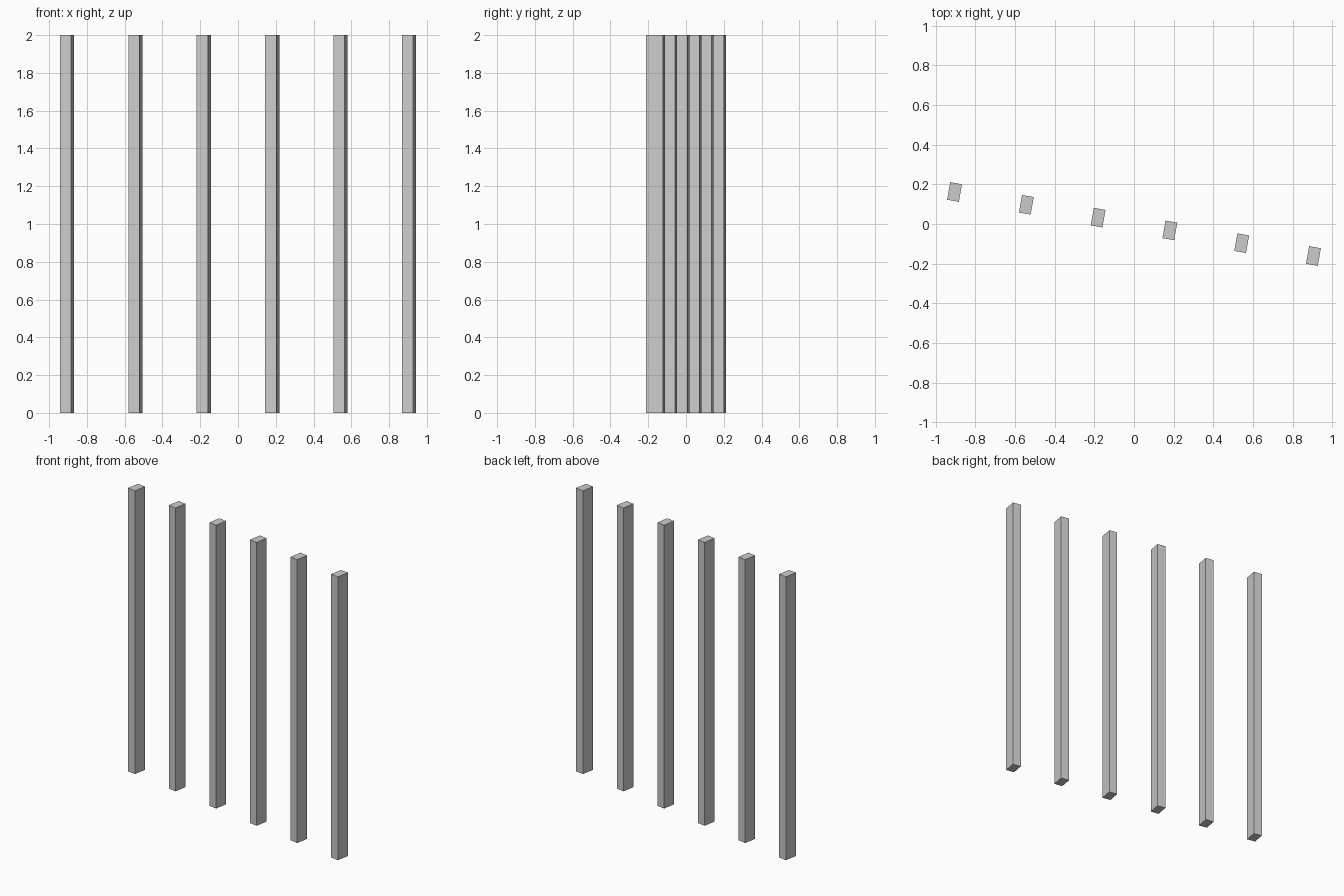
import bpy
import math

cube = bpy.data.objects.get("Cube")
if cube:
    bpy.data.objects.remove(cube, do_unlink=True)

# One plain grey for every post
grey = bpy.data.materials.new("light grey")
grey.use_nodes = True
colour = (0.6, 0.6, 0.6, 1)
grey.diffuse_color = colour
grey.node_tree.nodes["Principled BSDF"].inputs["Base Color"].default_value = colour

COUNT = 6
WIDTH, DEPTH, HEIGHT = 0.06, 0.09, 2.0
SPACING = 0.368
ANGLE = math.radians(-10.1)


def add_post(index):
    """Square-cut post standing on the slanted row line."""
    offset = (index - (COUNT - 1) / 2) * SPACING
    bpy.ops.mesh.primitive_cube_add(
        size=1,
        location=(offset * math.cos(ANGLE), offset * math.sin(ANGLE), HEIGHT / 2),
        rotation=(0, 0, ANGLE))
    post = bpy.context.object
    post.name = f"post_{index + 1}"
    post.scale = (WIDTH, DEPTH, HEIGHT)
    post.data.materials.append(grey)


# Row of evenly spaced posts
for i in range(COUNT):
    add_post(i)
